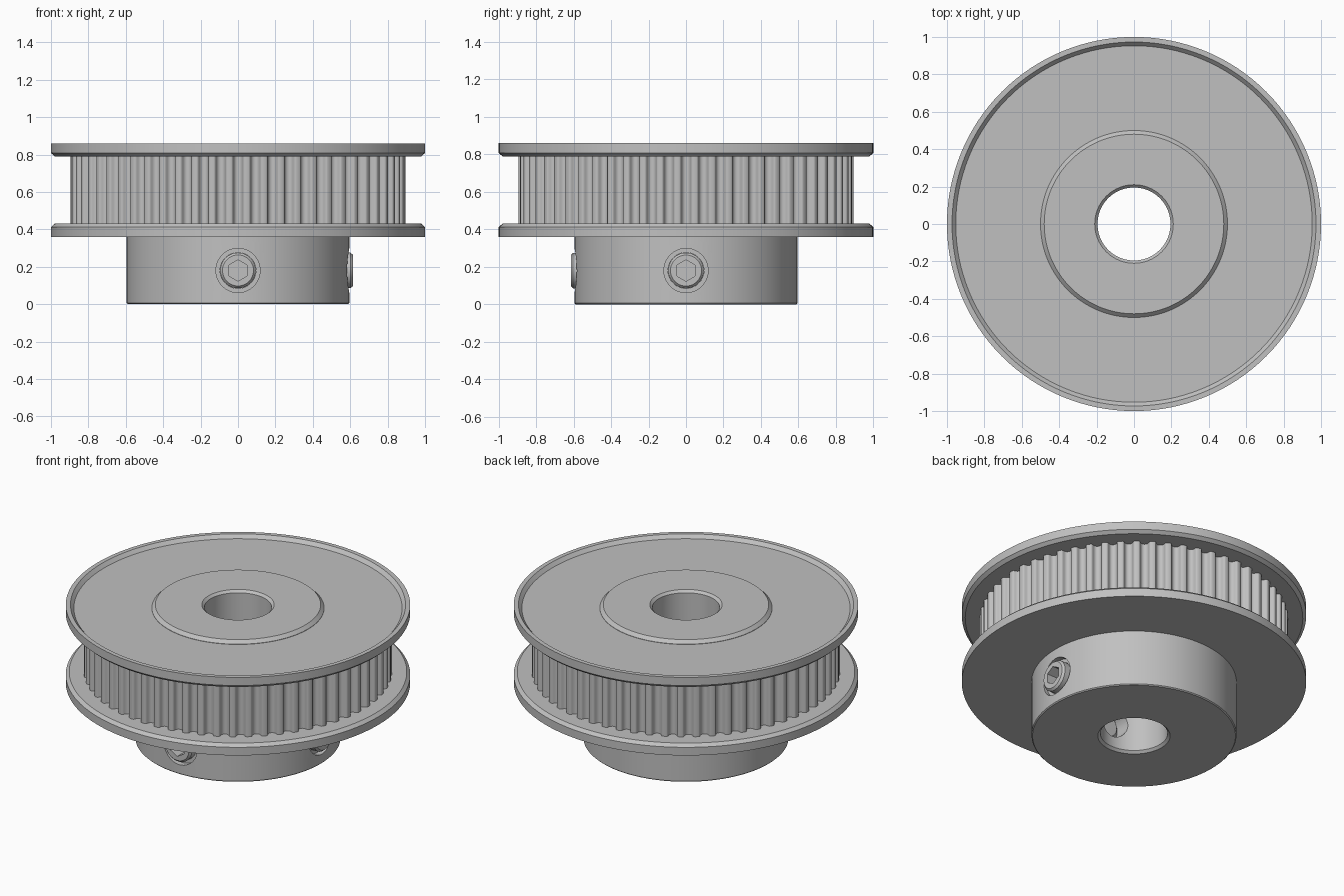
import bpy
import bmesh
from math import radians, pi, cos, sin
from mathutils import Matrix

old = bpy.data.objects.get("Cube")
if old:
    bpy.data.objects.remove(old, do_unlink=True)

GREY = (0.53, 0.53, 0.53, 1.0)
metal = bpy.data.materials.new("grey metal")
metal.use_nodes = True
metal.diffuse_color = GREY
metal.node_tree.nodes["Principled BSDF"].inputs["Base Color"].default_value = GREY


def sweep(name, section, angles, matrix=Matrix()):
    """Close a ring of (radius, height) cross-sections around the z axis."""
    bm = bmesh.new()
    rings = [[bm.verts.new((r * cos(a), r * sin(a), z)) for r, z in section(a)]
             for a in angles]
    for i, ring in enumerate(rings):
        after = rings[(i + 1) % len(rings)]
        for j in range(len(ring)):
            k = (j + 1) % len(ring)
            bm.faces.new((ring[j], after[j], after[k], ring[k]))
    bmesh.ops.remove_doubles(bm, verts=bm.verts, dist=1e-6)
    bmesh.ops.recalc_face_normals(bm, faces=bm.faces)
    bmesh.ops.transform(bm, matrix=matrix, verts=bm.verts)
    mesh = bpy.data.meshes.new(name)
    bm.to_mesh(mesh)
    bm.free()
    mesh.materials.append(metal)
    obj = bpy.data.objects.new(name, mesh)
    bpy.context.collection.objects.link(obj)
    return obj


def lathe(name, profile, steps=128, matrix=Matrix()):
    angles = [2 * pi * i / steps for i in range(steps)]
    return sweep(name, lambda a: profile, angles, matrix)


def activate(obj):
    bpy.ops.object.select_all(action='DESELECT')
    obj.select_set(True)
    bpy.context.view_layer.objects.active = obj


def cut(obj, cutter):
    cutter.hide_render = True
    activate(obj)
    mod = obj.modifiers.new("cut", 'BOOLEAN')
    mod.operation = 'DIFFERENCE'
    mod.solver = 'EXACT'
    mod.object = cutter
    bpy.ops.object.modifier_apply(modifier=mod.name)
    bpy.data.objects.remove(cutter, do_unlink=True)


def smooth(obj, angle=30):
    activate(obj)
    bpy.ops.object.shade_smooth_by_angle(angle=radians(angle))


# Hub with the bore and the raised boss on top
BORE, HUB, TOP = 0.195, 0.595, 0.86
hub = lathe("hub", [
    (BORE, 0.015), (0.21, 0), (HUB - 0.006, 0), (HUB, 0.006), (HUB, 0.38),
    (0.5, 0.38), (0.5, TOP - 0.02), (0.48, TOP), (0.21, TOP), (BORE, TOP - 0.015)])

# Flanges: plain below, dished with a raised rim above
lower_flange = lathe("lower_flange", [
    (0.4, 0.36), (1, 0.36), (1, 0.412), (0.98, 0.43), (0.4, 0.43)])
upper_flange = lathe("upper_flange", [
    (0.4, 0.79), (0.98, 0.79), (1, 0.808), (1, TOP), (0.973, TOP),
    (0.953, 0.838), (0.4, 0.838)])

# Toothed belt ring: each groove is (degrees from its middle, depth)
TEETH = 60
half = [(0.7, 0.034), (1.2, 0.028), (1.55, 0.018), (1.7, 0.008), (2.0, 0.002), (2.3, 0)]
groove = [(-d, h) for d, h in reversed(half)] + [(0, 0.036)] + half
depth_at = {radians(t * 360 / TEETH + d): h for t in range(TEETH) for d, h in groove}


def tooth_section(a):
    r = 0.895 - depth_at[a]
    return [(0.45, 0.4), (r, 0.4), (r, 0.81), (0.45, 0.81)]


smooth(sweep("toothed_ring", tooth_section, list(depth_at)), 35)

# Two set screws in counterbored holes, on the front and the left
for side, turn in (("front", -90), ("left", 0)):
    place = (Matrix.Translation((0, 0, 0.18)) @ Matrix.Rotation(radians(turn), 4, 'Z')
             @ Matrix.Rotation(radians(90), 4, 'Y'))
    cut(hub, lathe("hole_cutter", [
        (0, 0.1), (0.096, 0.1), (0.096, 0.56), (0.118, 0.56), (0.118, 0.7), (0, 0.7)],
        48, place))
    screw = lathe(side + "_set_screw", [
        (0, 0.24), (0.07, 0.24), (0.095, 0.265), (0.095, 0.602), (0.083, 0.615),
        (0, 0.615)], 48, place)
    cut(screw, lathe("socket_cutter", [
        (0, 0.53), (0.057, 0.53), (0.057, 0.7), (0, 0.7)], 6, place))
    smooth(screw)

for part in (hub, lower_flange, upper_flange):
    smooth(part)
